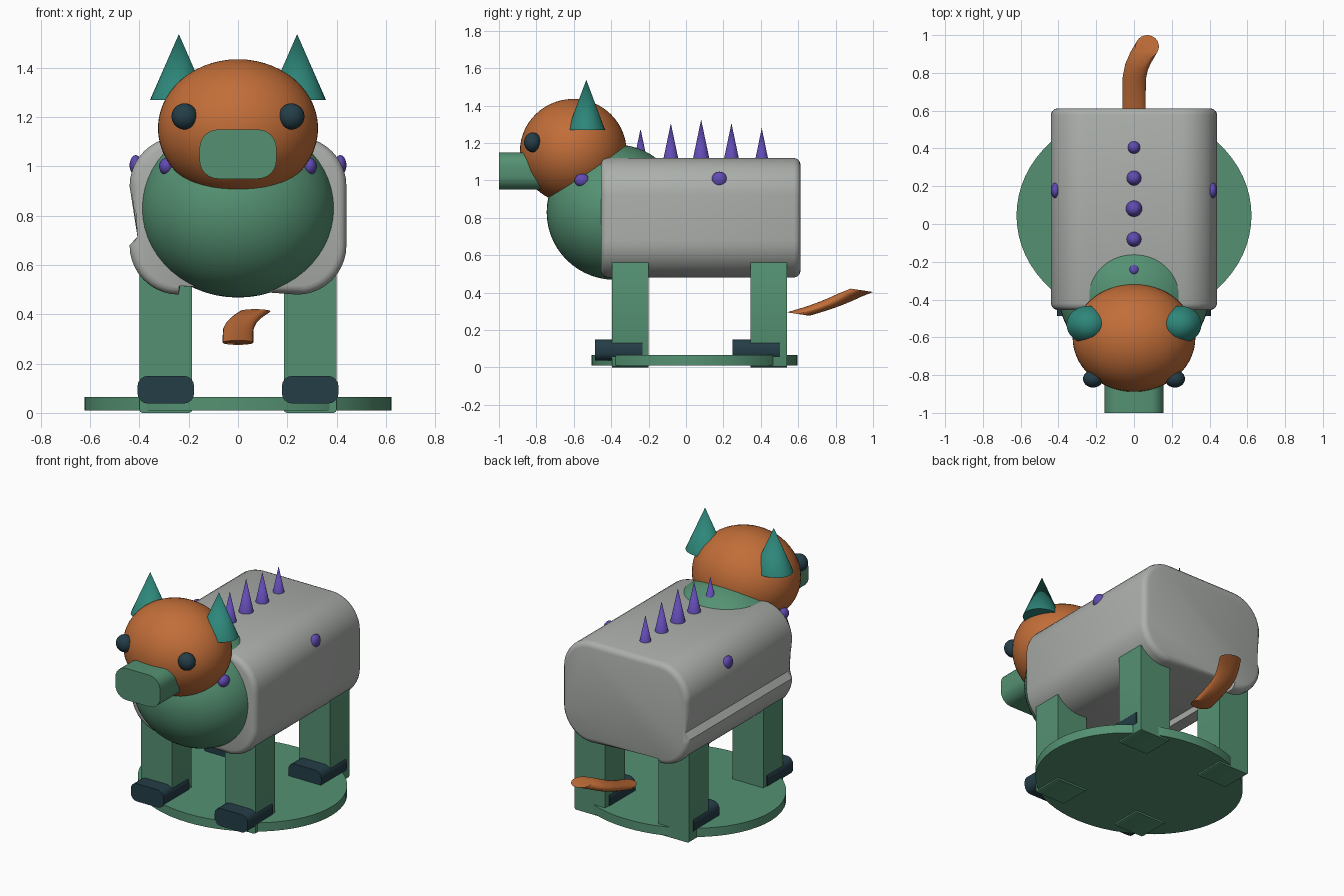
import bpy, bmesh
from math import sin, cos, pi, radians
from mathutils import Vector

cube = bpy.data.objects.get("Cube")
if cube:
    bpy.data.objects.remove(cube, do_unlink=True)


def material(name, rgb):
    m = bpy.data.materials.new(name)
    m.use_nodes = True
    m.diffuse_color = (*rgb, 1)
    m.node_tree.nodes["Principled BSDF"].inputs["Base Color"].default_value = (*rgb, 1)
    return m


ORANGE = material("orange", (0.54, 0.155, 0.04))
GREEN = material("green", (0.09, 0.285, 0.17))
GREY = material("grey", (0.41, 0.43, 0.41))
TEAL = material("teal", (0.027, 0.24, 0.195))
PURPLE = material("purple", (0.12, 0.07, 0.45))
DARK = material("dark_slate", (0.018, 0.047, 0.064))


def finish(name, bm, mat, angle=35):
    bmesh.ops.recalc_face_normals(bm, faces=bm.faces)
    mesh = bpy.data.meshes.new(name)
    bm.to_mesh(mesh)
    bm.free()
    mesh.materials.append(mat)
    ob = bpy.data.objects.new(name, mesh)
    bpy.context.scene.collection.objects.link(ob)
    bpy.ops.object.select_all(action='DESELECT')
    ob.select_set(True)
    bpy.context.view_layer.objects.active = ob
    bpy.ops.object.shade_smooth_by_angle(angle=radians(angle))
    return ob


def place(bm, center, scale):
    for v in bm.verts:
        v.co = Vector(center) + Vector(a * b for a, b in zip(v.co, scale))


def ball(name, center, radii, mat, seg=40):
    bm = bmesh.new()
    bmesh.ops.create_uvsphere(bm, u_segments=seg, v_segments=seg // 2, radius=1)
    place(bm, center, radii)
    return finish(name, bm, mat)


def cone(name, base, rx, ry, height, mat, top=0, seg=32):
    bm = bmesh.new()
    bmesh.ops.create_cone(bm, cap_ends=True, segments=seg, radius1=1, radius2=top, depth=1)
    place(bm, Vector(base) + Vector((0, 0, height / 2)), (rx, ry, height))
    return finish(name, bm, mat)


def loft(name, rings, mat):
    # Skin a list of equal rings and close both ends
    bm = bmesh.new()
    loops = [[bm.verts.new(p) for p in ring] for ring in rings]
    for a, b in zip(loops, loops[1:]):
        for i in range(len(a)):
            j = (i + 1) % len(a)
            bm.faces.new((a[i], a[j], b[j], b[i]))
    bm.faces.new(loops[0])
    bm.faces.new(loops[-1])
    return finish(name, bm, mat)


def round_rect(cx, cz, hx, hz, r, seg=6):
    # Corners in order: upper right, upper left, lower left, lower right
    pts = []
    for k, (sx, sz) in enumerate(((1, 1), (-1, 1), (-1, -1), (1, -1))):
        for i in range(seg + 1):
            a = (k + i / seg) * pi / 2
            pts.append((cx + sx * (hx - r) + r * cos(a), cz + sz * (hz - r) + r * sin(a)))
    return pts


def bar(name, profile, y0, y1, mat):
    return loft(name, [[(x, y, z) for x, z in profile] for y in (y0, y1)], mat)


# Body: rounded barrel with softened ends, a creased right flank and belly step
def body_ring(y, inset):
    seg = 10
    pts = round_rect(0, 0.8, 0.44 - inset, 0.32 - inset, 0.2 - inset, seg)
    flank, belly = 2 * (seg + 1), 3 * (seg + 1)
    pts = (pts[:flank] + [(-0.408, 0.715)] + pts[flank:belly]
           + [(-0.235, 0.515)] + pts[belly:])
    return [(x, y, z) for x, z in pts]


rim = [(0, 0.034), (0.005, 0.018), (0.016, 0.006), (0.034, 0)]
loft("body", [body_ring(-0.455 + t, d) for t, d in rim]
     + [body_ring(0.612 - t, d) for t, d in reversed(rim)], GREY)

# Chest, head and snout
ball("chest", (0, -0.38, 0.83), (0.397, 0.365, 0.362), GREEN, 56)
ball("head", (0, -0.603, 1.155), (0.325, 0.285, 0.28), ORANGE, 56)
bar("snout", round_rect(0, 1.05, 0.156, 0.1, 0.075), -1.0, -0.75, GREEN)

# Base plate
cone("base_plate", (0, 0.045, 0.01), 0.622, 0.55, 0.055, GREEN, top=1, seg=64)

# Paired parts
for s, side in ((1, "left"), (-1, "right")):
    ball(side + "_eye", (s * 0.217, -0.82, 1.203), (0.053, 0.046, 0.053), DARK, 24)
    cone(side + "_ear", (s * 0.24, -0.533, 1.27), 0.117, 0.1, 0.267, TEAL)
    ball(side + "_flank_spot", (s * 0.415, 0.178, 1.005), (0.025, 0.041, 0.041), PURPLE, 24)
    ball(side + "_neck_spot", (s * 0.29, -0.555, 1.0), (0.03, 0.041, 0.035), PURPLE, 24)
    for end, leg_y, foot_y in (("front", -0.395, -0.487), ("rear", 0.345, 0.248)):
        bar(f"{end}_{side}_leg", round_rect(s * 0.293, 0.3, 0.107, 0.3, 0.012, 2),
            leg_y, leg_y + 0.195, GREEN)
        bar(f"{end}_{side}_foot", round_rect(s * 0.293, 0.094, 0.115, 0.056, 0.042, 4),
            foot_y, foot_y + 0.255, DARK)

# Back spikes
for i, (r, tip) in enumerate(((0.037, 1.275), (0.043, 1.305), (0.047, 1.325),
                              (0.043, 1.305), (0.037, 1.28))):
    cone(f"back_spike_{i + 1}", (0, -0.243 + 0.162 * i, 1.1), r, r, tip - 1.1, PURPLE, seg=24)

# Tail: near-level rings swept backward, upward and to one side
path = [(0, 0.6, 0.285), (0, 0.7, 0.315), (0.002, 0.775, 0.342), (0.013, 0.83, 0.365),
        (0.035, 0.88, 0.388), (0.07, 0.94, 0.412)]
ring = [(0.062 * cos(a), 0.06 * sin(a)) for a in (2 * pi * i / 24 for i in range(24))]
loft("tail", [[(x + u, y + v, z - 0.15 * v) for u, v in ring] for x, y, z in path], ORANGE)
